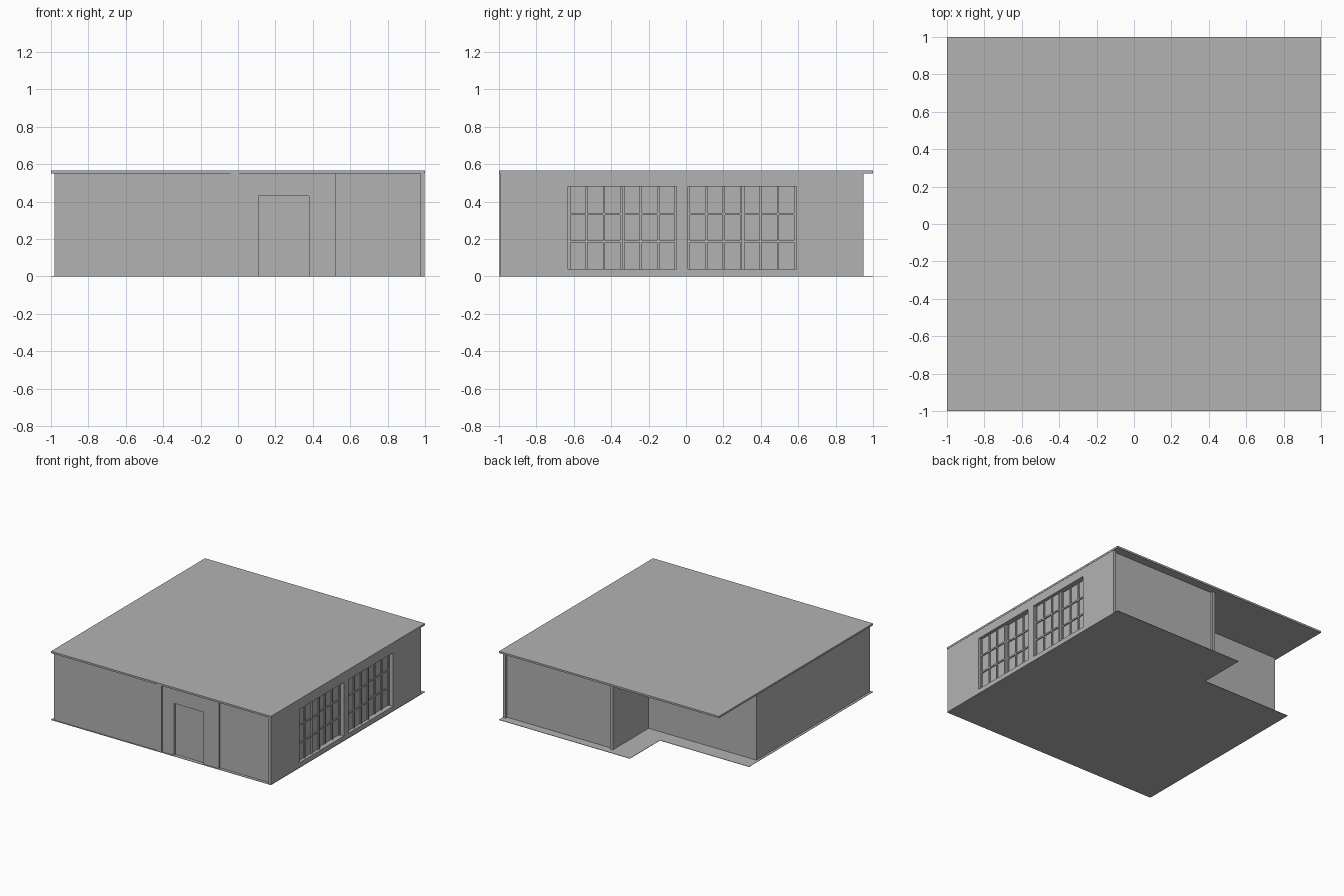
import bpy, bmesh
from mathutils import Matrix

cube = bpy.data.objects.get("Cube")
if cube:
    bpy.data.objects.remove(cube, do_unlink=True)

# one plain material for the whole building
grey = bpy.data.materials.new("plain_grey")
grey.use_nodes = True
grey.diffuse_color = (0.448, 0.448, 0.448, 1)
grey.node_tree.nodes["Principled BSDF"].inputs["Base Color"].default_value = grey.diffuse_color


def finish(name, bm):
    bmesh.ops.recalc_face_normals(bm, faces=bm.faces)
    mesh = bpy.data.meshes.new(name)
    bm.to_mesh(mesh)
    bm.free()
    mesh.materials.append(grey)
    obj = bpy.data.objects.new(name, mesh)
    bpy.context.collection.objects.link(obj)
    return obj


def add_box(bm, x, y, z):
    size = (x[1] - x[0], y[1] - y[0], z[1] - z[0])
    mid = (sum(x) / 2, sum(y) / 2, sum(z) / 2)
    bmesh.ops.create_cube(bm, size=1, matrix=Matrix.Translation(mid) @ Matrix.Diagonal((*size, 1)))


def box(name, x, y, z):
    bm = bmesh.new()
    add_box(bm, x, y, z)
    return finish(name, bm)


def slab(name, outline, place, depth):
    """Extrude a flat outline, placed in space by a function, along depth."""
    bm = bmesh.new()
    face = bm.faces.new([bm.verts.new(place(a, b)) for a, b in outline])
    new = bmesh.ops.extrude_face_region(bm, geom=[face])["geom"]
    bmesh.ops.translate(bm, vec=depth, verts=[v for v in new if isinstance(v, bmesh.types.BMVert)])
    return finish(name, bm)


def pierced_wall(name, us, vs, holes, place, depth):
    """Wall made from a grid of cells, leaving out the cells that are openings."""
    bm = bmesh.new()
    grid = [[bm.verts.new(place(u, v)) for v in vs] for u in us]
    for i in range(len(us) - 1):
        for j in range(len(vs) - 1):
            if (i, j) not in holes:
                bm.faces.new((grid[i][j], grid[i + 1][j], grid[i + 1][j + 1], grid[i][j + 1]))
    new = bmesh.ops.extrude_face_region(bm, geom=bm.faces[:])["geom"]
    bmesh.ops.translate(bm, vec=depth, verts=[v for v in new if isinstance(v, bmesh.types.BMVert)])
    return finish(name, bm)


TOP = 0.55          # underside of the roof
FULL = (0, TOP)

# roof and thin floor with the rear corner cut away
box("roof", (-1, 1), (-1, 1), (TOP, 0.565))
slab("floor", [(-1, -1), (1, -1), (1, 1), (-0.19, 1), (-0.19, 0.61), (-1, 0.61)],
     lambda x, y: (x, y, 0), (0, 0, 0.003))

# left side wall and the stepped rear walls
box("right_hand_wall", (-0.98, -0.955), (-0.98, 0.485), FULL)
box("rear_recess_wall", (-0.98, 0.02), (0.46, 0.485), FULL)
box("rear_notch_wall", (0, 0.025), (0.47, 0.95), FULL)
box("rear_wall", (0, 0.98), (0.905, 0.93), FULL)

# front wall: plain panels, a slim pier and the door panel
box("front_panel_wide", (-0.98, -0.04), (-0.99, -0.95), FULL)
box("front_pier", (-0.04, 0.005), (-0.998, -0.95), FULL)
box("front_panel_narrow", (0.52, 0.98), (-0.975, -0.94), FULL)
pierced_wall("door_panel", [0.005, 0.11, 0.38, 0.52], [0, 0.43, TOP], {(1, 0)},
             lambda x, z: (x, -0.99, z), (0, 0.05, 0))
box("front_door", (0.11, 0.38), (-0.97, -0.95), (0, 0.43))

# window wall with two openings
Z0, Z1 = 0.04, 0.48
SPANS = [(-0.63, -0.05), (0.01, 0.59)]
pierced_wall("window_wall", [-0.995, *SPANS[0], *SPANS[1], 0.95], [0, Z0, Z1, TOP],
             {(1, 1), (3, 1)}, lambda y, z: (0.998, y, z), (-0.023, 0, 0))


def sash(name, y0, y1, glass_x):
    """Glass pane with bars dividing it into three columns and three rows."""
    box(name + "_glass", (glass_x - 0.015, glass_x), (y0, y1), (Z0, Z1))
    bm = bmesh.new()
    bar, proud = 0.006, glass_x + 0.01
    for k in range(4):
        y = y0 + bar + (y1 - y0 - 2 * bar) * k / 3
        add_box(bm, (glass_x - 0.005, proud), (y - bar, y + bar), (Z0, Z1))
    for k in range(1, 3):
        z = Z0 + (Z1 - Z0) * k / 3
        add_box(bm, (glass_x - 0.005, proud - 0.001), (y0, y1), (z - bar, z + bar))
    finish(name + "_bars", bm)


# each window has an outer sash and a deeper sash beside it
for n, (y0, y1) in enumerate(SPANS, 1):
    mid = (y0 + y1) / 2
    sash(f"window_{n}_outer", y0, mid, 0.972)
    sash(f"window_{n}_inner", mid, y1, 0.955)
    box(f"window_{n}_backing", (0.93, 0.942), (y0 - 0.02, y1 + 0.02), (Z0 - 0.02, Z1 + 0.02))
    # lining closes the gap between the wall and the deeper sash
    for side, z in (("sill", (Z0 - 0.02, Z0)), ("head", (Z1, Z1 + 0.02))):
        box(f"window_{n}_{side}", (0.935, 0.976), (y0 - 0.02, y1 + 0.02), z)
    for side, y in (("front_jamb", (y0 - 0.02, y0)), ("rear_jamb", (y1, y1 + 0.02))):
        box(f"window_{n}_{side}", (0.935, 0.976), y, (Z0, Z1))
